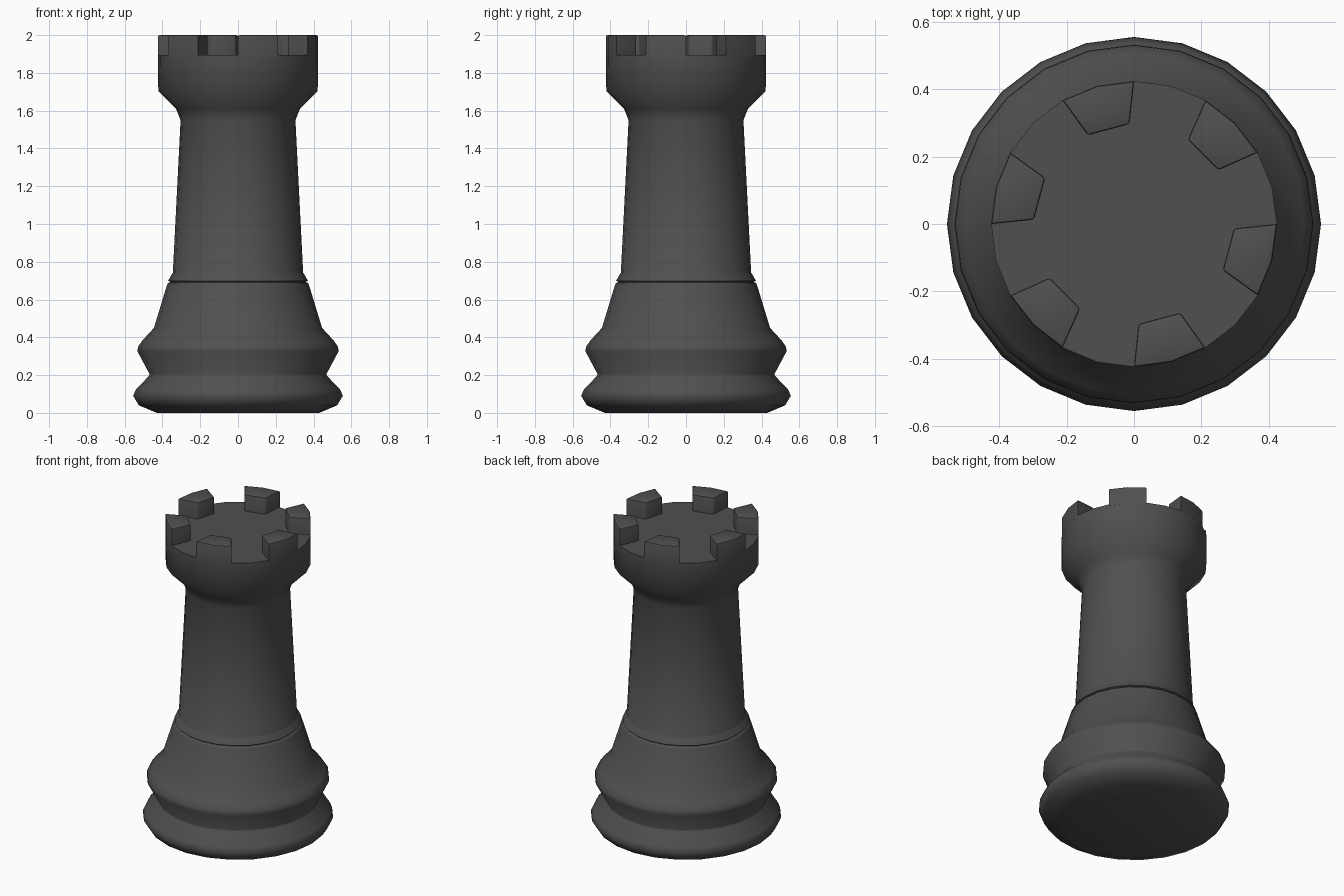
import bpy, bmesh, math

if "Cube" in bpy.data.objects:
    bpy.data.objects.remove(bpy.data.objects["Cube"])

SIDES = 24

mat = bpy.data.materials.new("dark_grey")
mat.diffuse_color = (0.08, 0.08, 0.08, 1)
mat.use_nodes = True
mat.node_tree.nodes["Principled BSDF"].inputs["Base Color"].default_value = mat.diffuse_color


def finish(name, bm, angle):
    bmesh.ops.recalc_face_normals(bm, faces=bm.faces)
    mesh = bpy.data.meshes.new(name)
    bm.to_mesh(mesh)
    bm.free()
    ob = bpy.data.objects.new(name, mesh)
    bpy.context.collection.objects.link(ob)
    mesh.materials.append(mat)
    bpy.ops.object.select_all(action='DESELECT')
    ob.select_set(True)
    bpy.context.view_layer.objects.active = ob
    bpy.ops.object.shade_smooth_by_angle(angle=math.radians(angle))
    return ob


def polar(r, deg, z):
    a = math.radians(deg)
    return (r * math.cos(a), r * math.sin(a), z)


def lathe(name, profile):
    bm = bmesh.new()
    rings = [[bm.verts.new(polar(r, 360 * i / SIDES, z)) for i in range(SIDES)]
             for r, z in profile]
    for low, high in zip(rings, rings[1:]):
        for i in range(SIDES):
            j = (i + 1) % SIDES
            bm.faces.new((low[i], low[j], high[j], high[i]))
    bm.faces.new(rings[0])
    bm.faces.new(rings[-1])
    return finish(name, bm, 58)


# Turned body: base, waist, bulge, collar groove, shaft and flared head
lathe("tower_body", [
    (0.43, 0.0), (0.525, 0.04), (0.555, 0.09), (0.54, 0.125),
    (0.472, 0.195), (0.468, 0.205), (0.532, 0.325), (0.53, 0.35),
    (0.505, 0.385), (0.445, 0.45), (0.375, 0.68), (0.371, 0.688),
    (0.36, 0.691), (0.36, 0.695), (0.37, 0.699), (0.35, 0.735),
    (0.345, 0.742), (0.304, 1.55), (0.328, 1.61), (0.422, 1.705),
    (0.424, 1.895)])

# Six battlement blocks on the rim, each spanning two body segments
for k in range(6):
    start = 30 + 60 * k
    outline = [(0.424, start), (0.424, start + 15), (0.424, start + 30),
               (0.297, start + 27.5), (0.297, start + 2.5)]
    bm = bmesh.new()
    low = [bm.verts.new(polar(r, a, 1.885)) for r, a in outline]
    high = [bm.verts.new(polar(r, a, 2.0)) for r, a in outline]
    n = len(outline)
    bm.faces.new(low)
    bm.faces.new(high)
    for i in range(n):
        j = (i + 1) % n
        bm.faces.new((low[i], low[j], high[j], high[i]))
    # Soften the inner corners and the top rim
    edges = [e for e in bm.edges
             if all(v in high for v in e.verts)
             or all(v in (low[3], high[3]) for v in e.verts)
             or all(v in (low[4], high[4]) for v in e.verts)]
    bmesh.ops.bevel(bm, geom=edges, offset=0.008, segments=2, profile=0.5,
                    affect='EDGES', clamp_overlap=True)
    finish(f"battlement_{k + 1}", bm, 40)
